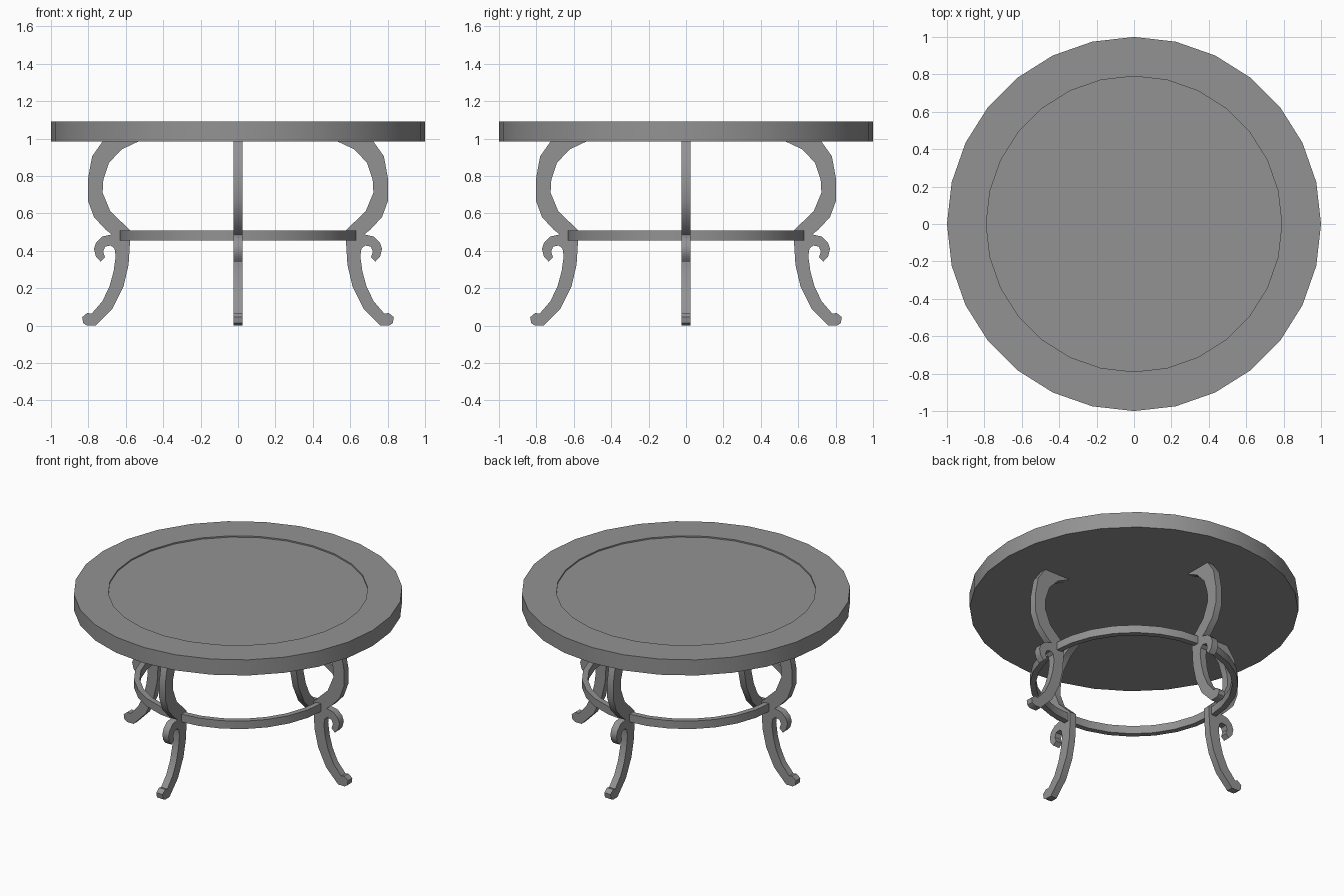
import bpy
import bmesh
from math import cos, sin, pi, radians

if "Cube" in bpy.data.objects:
    bpy.data.objects.remove(bpy.data.objects["Cube"], do_unlink=True)

SIDES = 28
LEG_WIDTH = 0.046

grey = bpy.data.materials.new("plain grey")
grey.use_nodes = True
GREY = (0.29, 0.29, 0.29, 1)
grey.diffuse_color = GREY
grey.node_tree.nodes["Principled BSDF"].inputs["Base Color"].default_value = GREY


def finish(name, bm):
    """Turn a bmesh into a smooth object that keeps its sharp edges."""
    bmesh.ops.recalc_face_normals(bm, faces=bm.faces)
    mesh = bpy.data.meshes.new(name)
    bm.to_mesh(mesh)
    bm.free()
    mesh.materials.append(grey)
    obj = bpy.data.objects.new(name, mesh)
    bpy.context.collection.objects.link(obj)
    bpy.ops.object.select_all(action="DESELECT")
    obj.select_set(True)
    bpy.context.view_layer.objects.active = obj
    bpy.ops.object.shade_smooth_by_angle(angle=radians(35))
    return obj


def lathe(name, profile, closed):
    """Revolve (radius, height) points; an open profile gets end caps."""
    bm = bmesh.new()
    loops = [[bm.verts.new((r * cos(2 * pi * i / SIDES), r * sin(2 * pi * i / SIDES), z))
              for i in range(SIDES)] for r, z in profile]
    pairs = list(zip(loops, loops[1:]))
    if closed:
        pairs.append((loops[-1], loops[0]))
    else:
        bm.faces.new(loops[0])
        bm.faces.new(loops[-1])
    for a, b in pairs:
        for i in range(SIDES):
            j = (i + 1) % SIDES
            bm.faces.new((a[i], a[j], b[j], b[i]))
    return finish(name, bm)


# Round top with a shallow recess
lathe("table_top", [(1, 0.985), (1, 1.09), (0.79, 1.09), (0.79, 1.081)], False)

# Hoop tying the legs together
lathe("leg_ring", [(0.634, 0.455), (0.634, 0.508), (0.598, 0.508), (0.598, 0.455)], True)

# Scrolled leg outline as (distance from centre, height)
upper_outer = [(0.72, 0.99), (0.78, 0.905), (0.803, 0.78), (0.803, 0.67),
               (0.77, 0.58), (0.71, 0.515), (0.675, 0.487)]
scroll = [(0.725, 0.476), (0.758, 0.445), (0.77, 0.41), (0.76, 0.37), (0.735, 0.342),
          (0.711, 0.365), (0.721, 0.395), (0.71, 0.422), (0.68, 0.428),
          (0.66, 0.412), (0.654, 0.37)]
foot = [(0.665, 0.29), (0.687, 0.21), (0.725, 0.13), (0.783, 0.063), (0.805, 0.068),
        (0.833, 0.045), (0.828, 0.013), (0.808, 0), (0.76, 0)]
inner = [(0.67, 0.092), (0.612, 0.21), (0.585, 0.325), (0.577, 0.455), (0.577, 0.51),
         (0.682, 0.61), (0.724, 0.71), (0.72, 0.78), (0.69, 0.87), (0.622, 0.942),
         (0.52, 0.99)]
outline = upper_outer + scroll + foot + inner

# Four legs, one on each axis
for k, side in enumerate(("left", "back", "right", "front")):
    bm = bmesh.new()
    face = bm.faces.new([bm.verts.new((x, -LEG_WIDTH / 2, z)) for x, z in outline])
    extruded = bmesh.ops.extrude_face_region(bm, geom=[face])["geom"]
    bmesh.ops.translate(bm, vec=(0, LEG_WIDTH, 0),
                        verts=[g for g in extruded if isinstance(g, bmesh.types.BMVert)])
    leg = finish(side + "_leg", bm)
    leg.rotation_euler.z = k * pi / 2
